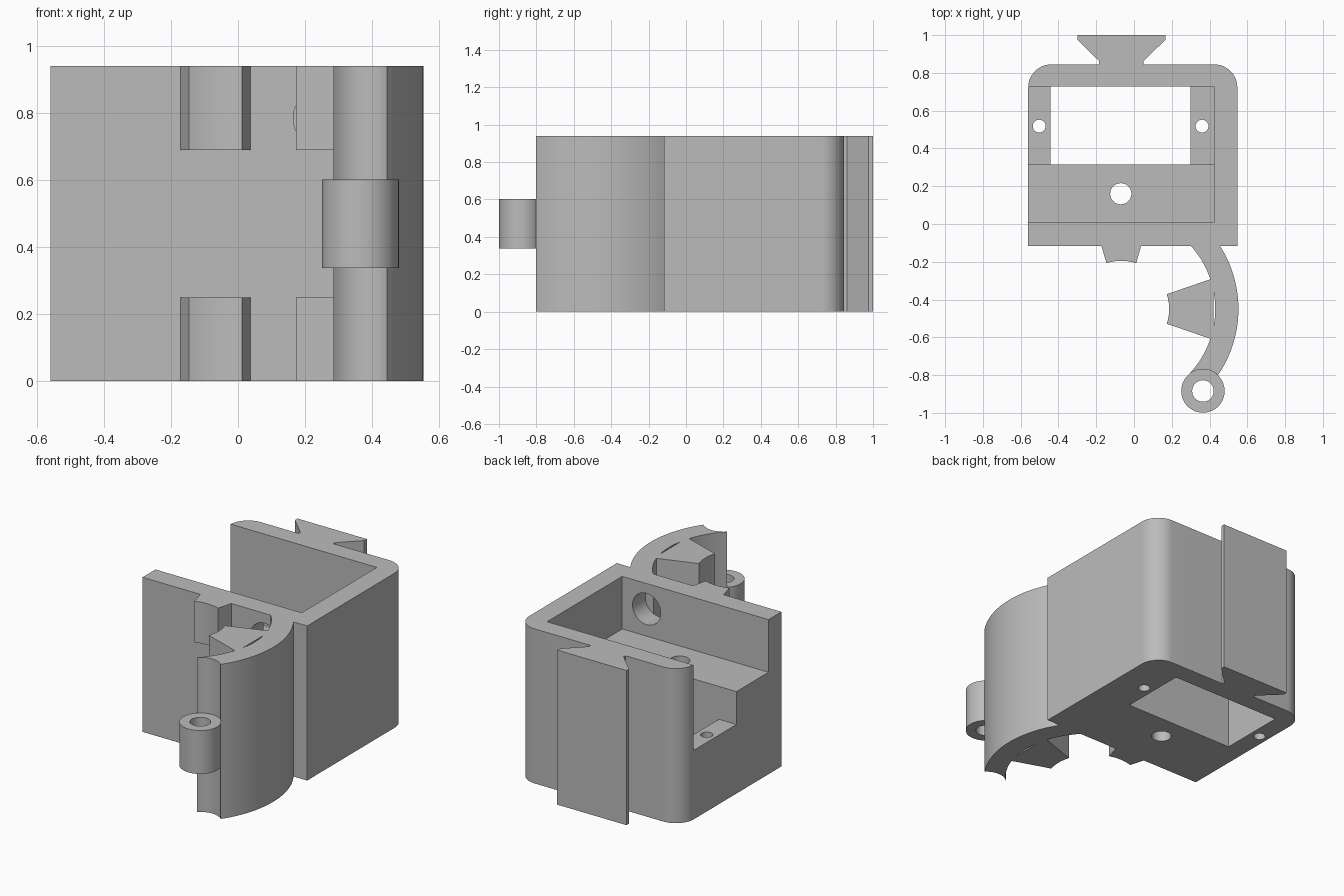
import bpy
import bmesh
from math import cos, sin, radians, atan2, degrees
from mathutils import Matrix

if "Cube" in bpy.data.objects:
    bpy.data.objects.remove(bpy.data.objects["Cube"], do_unlink=True)

grey = bpy.data.materials.new("plain grey")
grey.use_nodes = True
grey.diffuse_color = (0.5, 0.5, 0.5, 1)
grey.node_tree.nodes["Principled BSDF"].inputs["Base Color"].default_value = (0.5, 0.5, 0.5, 1)

H = 0.94                      # full height
CLAMP = (-0.067, -0.45)       # axis of the clamp arm
HINGE = (0.365, -0.884)       # axis of the hinge barrel
BARREL = 0.115


def arc(centre, r, start, end, n=24):
    """Points on a circular arc, angles in degrees."""
    return [(centre[0] + r * cos(radians(start + (end - start) * i / n)),
             centre[1] + r * sin(radians(start + (end - start) * i / n))) for i in range(n + 1)]


def angle(centre, p):
    return degrees(atan2(p[1] - centre[1], p[0] - centre[0]))


def arc_between(centre, r, p, q, n=24):
    return arc(centre, r, angle(centre, p), angle(centre, q), n)


def prism(name, profile, z0, z1, matrix=None):
    """Extrude a closed outline upward."""
    bm = bmesh.new()
    face = bm.faces.new([bm.verts.new((x, y, z0)) for x, y in profile])
    top = bmesh.ops.extrude_face_region(bm, geom=[face])["geom"]
    bmesh.ops.translate(bm, vec=(0, 0, z1 - z0),
                        verts=[v for v in top if isinstance(v, bmesh.types.BMVert)])
    if matrix:
        bm.transform(matrix)
    bmesh.ops.recalc_face_normals(bm, faces=bm.faces)
    mesh = bpy.data.meshes.new(name)
    bm.to_mesh(mesh)
    bm.free()
    mesh.materials.append(grey)
    obj = bpy.data.objects.new(name, mesh)
    bpy.context.collection.objects.link(obj)
    return obj


def rod(x, y, r, z0, z1, matrix=None, name="cutter"):
    return prism(name, arc((x, y), r, 0, 360, 48)[:-1], z0, z1, matrix)


def activate(obj):
    bpy.ops.object.select_all(action="DESELECT")
    obj.select_set(True)
    bpy.context.view_layer.objects.active = obj


def cut(obj, cutter):
    """Subtract a cutter and discard it."""
    mod = obj.modifiers.new("cut", "BOOLEAN")
    mod.operation, mod.solver, mod.object = "DIFFERENCE", "EXACT", cutter
    activate(obj)
    bpy.ops.object.modifier_apply(modifier=mod.name)
    bpy.data.objects.remove(cutter, do_unlink=True)


# Housing: block with two rounded back corners
left, right, front, back, r = -0.56, 0.547, -0.117, 0.845, 0.122
housing = prism("housing", [(left, front), (right, front)]
                + arc((right - r, back - r), r, 0, 90, 16)
                + arc((left + r, back - r), r, 90, 180, 16), 0, H)

# Stepped cavity open to the top and one side (outline in y and z, swept along x)
sweep_x = Matrix(((0, 0, 1, 0), (1, 0, 0, 0), (0, 1, 0, 0), (0, 0, 0, 1)))
cut(housing, prism("cutter", [(0.007, 1.2), (0.007, 0.62), (0.315, 0.62),
                              (0.315, 0.42), (0.729, 0.42), (0.729, 1.2)], -1, 0.424, sweep_x))

# Rectangular opening through the floor
cut(housing, prism("cutter", [(-0.442, 0.315), (0.298, 0.315), (0.298, 0.729), (-0.442, 0.729)],
                   -0.2, 0.6))

# Screw holes, cable hole and front wall hole
for x in (-0.502, 0.36):
    cut(housing, rod(x, 0.518, 0.034, -0.2, 0.6))
cut(housing, rod(-0.07, 0.16, 0.056, -0.2, 0.8))
cut(housing, rod(0.26, 0.785, 0.095, -0.06, 0.2, Matrix.Rotation(radians(90), 4, "X")))

# Dovetail rail on the back
half = [(0.117, back - 0.01), (0.117, 0.862), (0.233, 0.975), (0.233, 1.0)]
rail = [(CLAMP[0] + x, y) for x, y in half] + [(CLAMP[0] - x, y) for x, y in reversed(half)]
parts = [housing, prism("dovetail_rail", rail, 0, H)]

# Curved clamp arm, hollowed at its tip to follow the barrel
tip_in, tip_out = (HINGE[0] - 0.08, -0.802), (HINGE[0] + 0.08, -0.802)
arm = (arc_between(CLAMP, 0.62, tip_out, (0.459, front + 0.005), 40)
       + arc_between(CLAMP, 0.497, (0.305, front + 0.005), tip_in, 40)
       + arc_between(HINGE, BARREL, tip_in, tip_out, 16)[1:-1])
parts.append(prism("clamp_arm", arm, 0, H))

# Gripping jaws with concave tips, at the bottom and top
fixed_jaw = [(0.04, front + 0.01), (-0.175, front + 0.01)] + arc(CLAMP, 0.255, 108, 72, 12)
moving_jaw = [(0.42, -0.613), (0.42, -0.287)] + arc(CLAMP, 0.253, 18, -18, 12)
for level, z0, z1 in (("lower", 0, 0.25), ("upper", 0.69, H)):
    parts.append(prism(level + "_fixed_jaw", fixed_jaw, z0, z1))
    parts.append(prism(level + "_moving_jaw", moving_jaw, z0, z1))

# Hinge barrel with its pin hole
barrel = rod(*HINGE, BARREL, 0.338, 0.602, name="hinge_barrel")
cut(barrel, rod(*HINGE, 0.057, 0, 1))
parts.append(barrel)

for part in parts:
    activate(part)
    bpy.ops.object.shade_smooth_by_angle(angle=radians(30))
